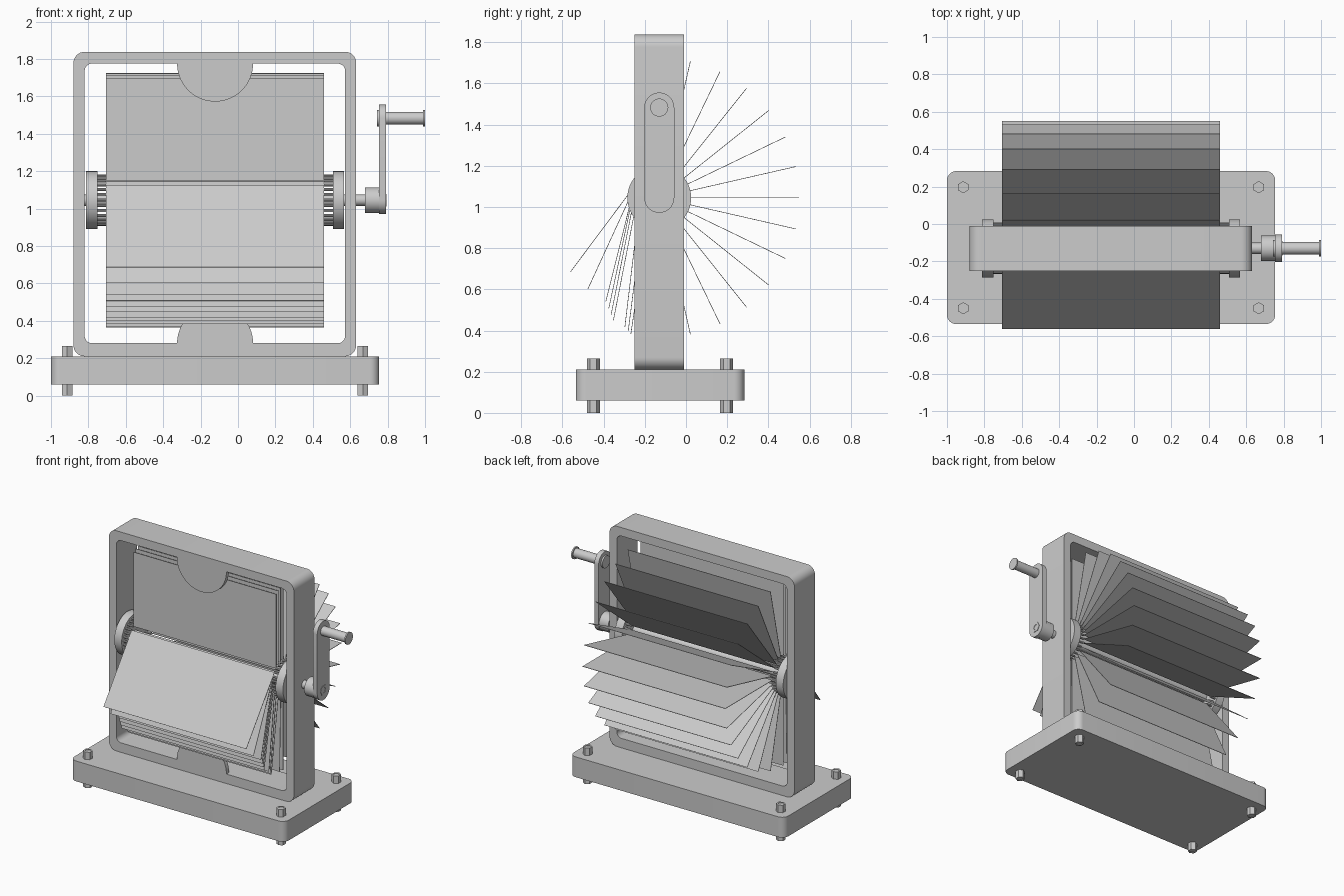
import bpy, bmesh, math
from mathutils import Vector

if "Cube" in bpy.data.objects:
    bpy.data.objects.remove(bpy.data.objects["Cube"])

CX, CY, AZ = -0.1225, -0.13, 1.045      # middle of the stand, axle position
PLACE = {'x': lambda u, v, t: (t, u, v),
         'y': lambda u, v, t: (u, t, v),
         'z': lambda u, v, t: (u, v, t)}


def circle(u, v, r, n=32, a0=0.0, sweep=2 * math.pi):
    m = n if sweep > 6.28 else n + 1
    return [(u + r * math.cos(a0 + sweep * i / n), v + r * math.sin(a0 + sweep * i / n))
            for i in range(m)]


def round_rect(u0, u1, v0, v1, r, n=8):
    pts = []
    for k, (u, v) in enumerate([(u1 - r, v1 - r), (u0 + r, v1 - r), (u0 + r, v0 + r), (u1 - r, v0 + r)]):
        pts += circle(u, v, r, n, k * math.pi / 2, math.pi / 2)
    return pts


def finish(bm, name, smooth=True):
    bmesh.ops.recalc_face_normals(bm, faces=bm.faces)
    me = bpy.data.meshes.new(name)
    bm.to_mesh(me)
    bm.free()
    ob = bpy.data.objects.new(name, me)
    bpy.context.collection.objects.link(ob)
    if smooth:
        bpy.ops.object.select_all(action='DESELECT')
        ob.select_set(True)
        bpy.context.view_layer.objects.active = ob
        bpy.ops.object.shade_smooth_by_angle(angle=math.radians(30))
    return ob


def add_prism(bm, axis, pts, a, b, hole=None):
    """Extrude a profile along an axis; hole is an inner loop of equal length."""
    def ring(p, t):
        return [bm.verts.new(PLACE[axis](u, v, t)) for u, v in p]

    def bridge(r, s):
        for i in range(len(r)):
            j = (i + 1) % len(r)
            bm.faces.new((r[i], r[j], s[j], s[i]))
    lo, hi = ring(pts, a), ring(pts, b)
    bridge(lo, hi)
    if hole:
        hlo, hhi = ring(hole, a), ring(hole, b)
        bridge(hlo, hhi)
        bridge(lo, hlo)
        bridge(hi, hhi)
    else:
        bm.faces.new(lo)
        bm.faces.new(hi)


def prism(name, axis, pts, a, b, hole=None, smooth=True):
    bm = bmesh.new()
    add_prism(bm, axis, pts, a, b, hole)
    return finish(bm, name, smooth)


# base plate
prism("base_plate", 'z', round_rect(-1.0, 0.755, -0.535, 0.283, 0.05), 0.06, 0.21)

# hex nuts above and below the plate, with threaded rod ends inside
for i, x in enumerate((-0.913, 0.667)):
    for j, y in enumerate((-0.45, 0.197)):
        for side, a, b in (("foot", 0.0, 0.06), ("top", 0.21, 0.265)):
            prism(f"{side}_nut_{i}{j}", 'z', circle(x, y, 0.032, 6, math.pi / 6), a, b,
                  circle(x, y, 0.02, 6, math.pi / 6), smooth=False)
        prism(f"bolt_{i}{j}", 'z', circle(x, y, 0.02, 16), 0.004, 0.261)

# upright frame
prism("frame", 'y', round_rect(-0.88, 0.632, 0.21, 1.838, 0.06), -0.25, -0.01,
      round_rect(-0.82, 0.573, 0.28, 1.775, 0.04))

# half-round stops that hold the flaps
prism("top_stop", 'y', circle(CX, 1.775, 0.203, 40, math.pi, math.pi), -0.25, -0.22)
prism("bottom_stop", 'y', circle(CX, 0.28, 0.203, 40, 0, math.pi), -0.25, -0.22)

# hub discs and axle
prism("left_hub", 'x', circle(CY, AZ, 0.155, 64), -0.812, -0.752)
prism("right_hub", 'x', circle(CY, AZ, 0.155, 64), 0.507, 0.567)
prism("axle", 'x', circle(CY, AZ, 0.03, 24), -0.83, 0.69)

# flaps: radial at the back, upright behind the top stop, hanging at the front
COUNT, R_IN, LENGTH = 28, 0.13, 0.55
hang_tips = [(-0.55, 0.70), (-0.472, 0.612), (-0.387, 0.55), (-0.373, 0.517), (-0.362, 0.485),
             (-0.352, 0.453), (-0.297, 0.417), (-0.28, 0.402), (-0.268, 0.383), (-0.17, 0.368)]
for k in range(-7, 21):
    ang = 2 * math.pi * k / COUNT
    out = Vector((math.cos(ang), math.sin(ang)))
    pivot = Vector((CY, AZ)) + out * R_IN
    if k <= 7:
        d = out
    elif k <= 10:
        d = Vector((0, 1))
    else:
        d = (Vector(hang_tips[k - 11]) - pivot).normalized()
    tip = pivot + d * LENGTH
    n = Vector((-d.y, d.x)) * 0.0015
    bm = bmesh.new()
    add_prism(bm, 'x', [pivot + n, tip + n, tip - n, pivot - n], -0.707, 0.461)
    for a, b in ((-0.755, -0.707), (0.461, 0.51)):      # hinge pins
        add_prism(bm, 'x', circle(pivot.x, pivot.y, 0.008, 8), a, b)
    finish(bm, f"flap_{k + 8:02d}", smooth=False)

# crank: collar, arm, axle nut, handle
prism("crank_collar", 'x', circle(CY, AZ, 0.068, 40), 0.68, 0.757)
R = 0.073
arm = circle(CY, 1.483, R, 20, 0, math.pi) + circle(CY, AZ, R, 20, math.pi, math.pi)
prism("crank_arm", 'x', arm, 0.755, 0.79)
prism("axle_nut", 'x', circle(CY, AZ, 0.038, 6), 0.785, 0.793, circle(CY, AZ, 0.022, 6), smooth=False)
prism("handle_rivet", 'x', circle(CY, 1.483, 0.045, 32), 0.743, 0.757)
prism("handle_grip", 'x', circle(CY, 1.483, 0.034, 32), 0.785, 0.992)
prism("handle_cap", 'x', circle(CY, 1.483, 0.044, 32), 0.99, 1.0)
